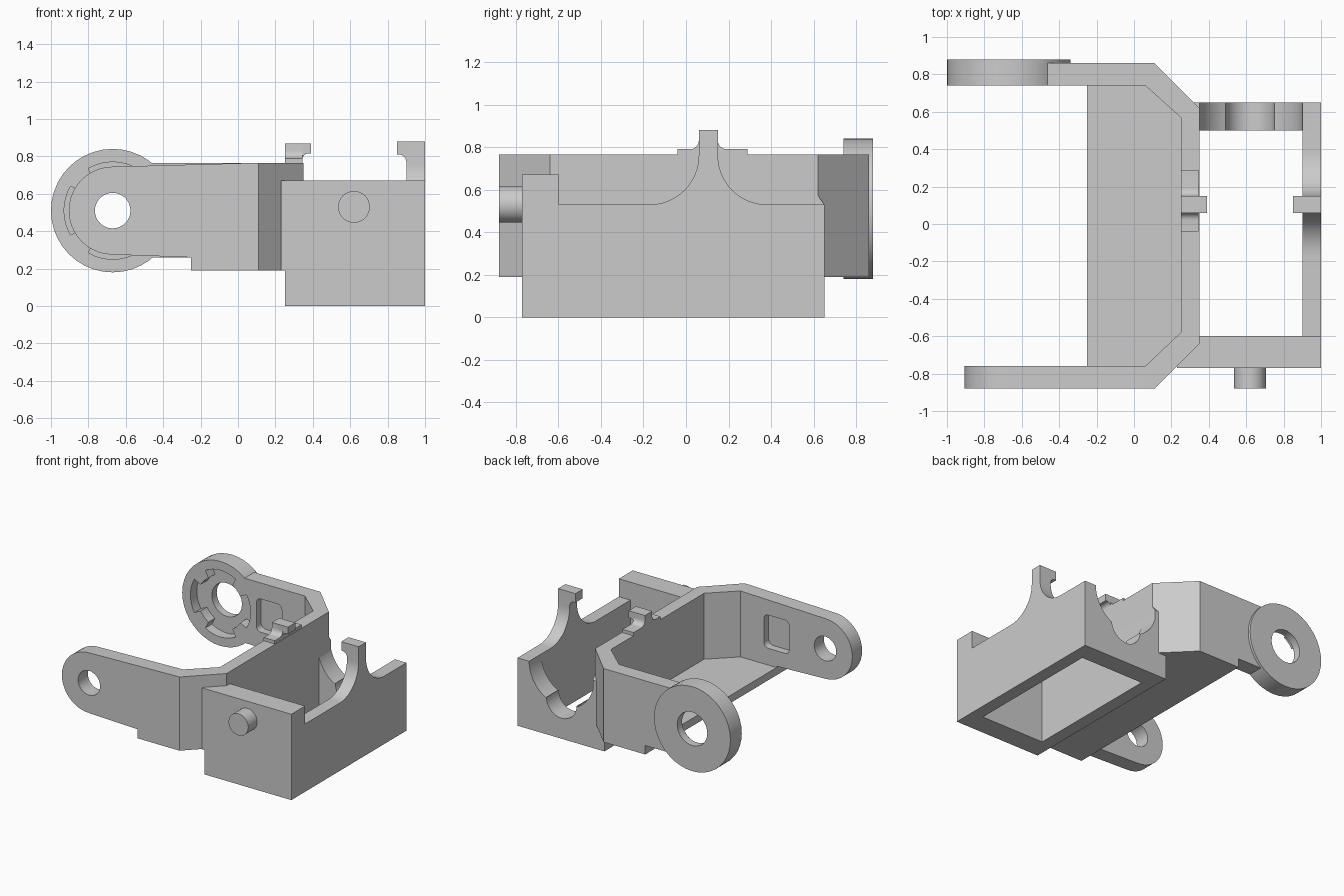
import bpy, bmesh, math
from mathutils import Vector

if "Cube" in bpy.data.objects:
    bpy.data.objects.remove(bpy.data.objects["Cube"], do_unlink=True)

grey = bpy.data.materials.new("plain grey")
grey.use_nodes = True
grey.diffuse_color = (0.6, 0.6, 0.6, 1)
grey.node_tree.nodes["Principled BSDF"].inputs["Base Color"].default_value = (0.6, 0.6, 0.6, 1)

# How a flat profile (u, v) and a depth d map to space for each extrusion axis
PLACE = {"x": lambda u, v, d: (d, u, v),
         "y": lambda u, v, d: (u, d, v),
         "z": lambda u, v, d: (u, v, d)}


def prism(name, points, axis, start, end):
    bm = bmesh.new()
    base = bm.faces.new([bm.verts.new(PLACE[axis](u, v, start)) for u, v in points])
    grown = bmesh.ops.extrude_face_region(bm, geom=[base])
    shift = Vector(PLACE[axis](0, 0, end - start))
    bmesh.ops.translate(bm, vec=shift, verts=[g for g in grown["geom"] if isinstance(g, bmesh.types.BMVert)])
    bmesh.ops.recalc_face_normals(bm, faces=bm.faces)
    mesh = bpy.data.meshes.new(name)
    bm.to_mesh(mesh)
    bm.free()
    mesh.materials.append(grey)
    obj = bpy.data.objects.new(name, mesh)
    bpy.context.scene.collection.objects.link(obj)
    return obj


def rect(u0, u1, v0, v1):
    return [(u0, v0), (u1, v0), (u1, v1), (u0, v1)]


def arc(cu, cv, r, a0, a1, n=12):
    angles = [math.radians(a0 + (a1 - a0) * i / n) for i in range(n + 1)]
    return [(cu + r * math.cos(a), cv + r * math.sin(a)) for a in angles]


def circle(cu, cv, r, n=40):
    return arc(cu, cv, r, 0, 360, n)[:-1]


def rounded(u0, u1, v0, v1, r):
    return (arc(u1 - r, v1 - r, r, 0, 90, 5) + arc(u0 + r, v1 - r, r, 90, 180, 5)
            + arc(u0 + r, v0 + r, r, 180, 270, 5) + arc(u1 - r, v0 + r, r, 270, 360, 5))


def combine(target, others, operation):
    for other in others:
        mod = target.modifiers.new("combine", "BOOLEAN")
        mod.operation, mod.solver, mod.object = operation, "EXACT", other
        graph = bpy.context.evaluated_depsgraph_get()
        result = bpy.data.meshes.new_from_object(target.evaluated_get(graph))
        target.modifiers.clear()
        target.data = result
        bpy.data.objects.remove(other, do_unlink=True)
    return target


PX, PZ = -0.67, 0.51      # pivot centre
AX, AZ = 0.62, 0.53       # axle centre

# U-shaped bracket: wall with chamfered corners
bracket = prism("bracket", [(0.06, -0.88), (0.11, -0.88), (0.35, -0.64), (0.35, 0.62), (0.11, 0.86),
                            (-0.3, 0.86), (-0.3, 0.74), (0.06, 0.74), (0.25, 0.57), (0.25, -0.58),
                            (0.06, -0.76)], "z", 0.19, 0.765)
combine(bracket, [prism("trim", rect(-0.4, -0.25, 0.1, 0.26), "y", 0.7, 0.9)], "DIFFERENCE")
floor = prism("floor", [(-0.25, -0.8), (0.08, -0.8), (0.3, -0.6), (0.3, 0.59), (0.08, 0.8), (-0.25, 0.8)],
              "z", 0.19, 0.25)
front_arm = prism("front_arm", arc(PX, PZ, 0.235, 90, 270, 20) + [(-0.25, 0.26), (-0.25, 0.19), (0.08, 0.19),
                                                               (0.08, 0.765)], "y", -0.88, -0.76)
back_arm = prism("back_arm", rect(-0.5, -0.2, 0.26, 0.765), "y", 0.74, 0.86)
pivot_disc = prism("pivot_disc", circle(PX, PZ, 0.33), "y", 0.74, 0.88)
combine(bracket, [floor, front_arm, back_arm, pivot_disc], "UNION")

# Pivot holes, keyed recess in the disc, and shallow pockets inside the arms
keyed = []
for quarter in range(4):
    mid = quarter * 90
    keyed += arc(PX, PZ, 0.26, mid - 30, mid + 30, 8) + arc(PX, PZ, 0.2, mid + 31, mid + 59, 4)
combine(bracket, [
    prism("front_hole", circle(PX, PZ, 0.095, 32), "y", -1, -0.7),
    prism("recess", keyed, "y", 0.7, 0.82),
    prism("back_hole", circle(PX, PZ, 0.13, 32), "y", 0.7, 1),
    prism("front_pocket", rounded(-0.36, -0.14, 0.38, 0.64, 0.04), "y", -0.82, -0.7),
    prism("back_pocket", rounded(-0.36, -0.14, 0.38, 0.64, 0.04), "y", 0.7, 0.8)], "DIFFERENCE")

# Open box: side walls, with the left one rising into a curved tower
frame = prism("open_box", [(-0.77, 0), (0.65, 0), (0.65, 0.53)] + arc(0.38, 0.76, 0.23, 270, 180)
              + [(0.15, 0.88), (0.06, 0.88)] + arc(-0.17, 0.76, 0.23, 0, -90) + [(-0.77, 0.53)],
              "x", 0.9, 1)
inner_wall = prism("inner_wall", rect(-0.77, 0.65, 0, 0.19) [:2] + [(0.65, 0.53), (0.6, 0.6), (-0.6, 0.6),
                                                                   (-0.77, 0.6)], "x", 0.25, 0.35)
front_wall = prism("front_wall", [(0.25, 0), (1, 0), (1, 0.67), (0.23, 0.67), (0.23, 0.19), (0.25, 0.19)],
                   "y", -0.77, -0.6)
# Back wall with a stepped round cradle
cradle = arc(AX, AZ, 0.28, 0, -62, 14) + arc(AX, 0.29, 0.13, 0, -180, 16) + arc(AX, AZ, 0.28, -118, -180, 14)
back_wall = prism("back_wall", [(0.3, 0), (0.95, 0), (0.95, 0.53)] + cradle + [(0.3, 0.53)], "y", 0.5, 0.65)
combine(frame, [inner_wall, front_wall, back_wall], "UNION")

# Axle pin on the front wall
pin = prism("axle_pin", circle(AX, AZ, 0.085, 32), "y", -0.88, -0.75)

# Clip hooks on both long walls
outer_hook = prism("outer_hook", [(0.95, 0.88), (0.95, 0.76)] + arc(0.86, 0.77, 0.04, 0, 90, 6)
                   + [(0.85, 0.81), (0.85, 0.88)], "y", 0.06, 0.15)
clip_post = prism("clip_post", [(-0.04, 0.75), (0.29, 0.75), (0.29, 0.79)] + arc(0.19, 0.83, 0.04, 270, 180, 6)
                  + [(0.15, 0.87), (0.06, 0.87)] + arc(0.02, 0.83, 0.04, 0, -90, 6) + [(-0.04, 0.79)],
                  "x", 0.25, 0.345)
clip_hook = prism("clip_hook", [(0.3, 0.87), (0.3, 0.78)] + arc(0.375, 0.785, 0.03, 180, 90, 6)
                  + [(0.39, 0.815), (0.39, 0.87)], "y", 0.06, 0.15)

# Smooth rounded surfaces, crisp edges
for obj in (bracket, frame, pin, outer_hook, clip_post, clip_hook):
    bpy.ops.object.select_all(action="DESELECT")
    obj.select_set(True)
    bpy.context.view_layer.objects.active = obj
    bpy.ops.object.shade_smooth_by_angle(angle=math.radians(30))
